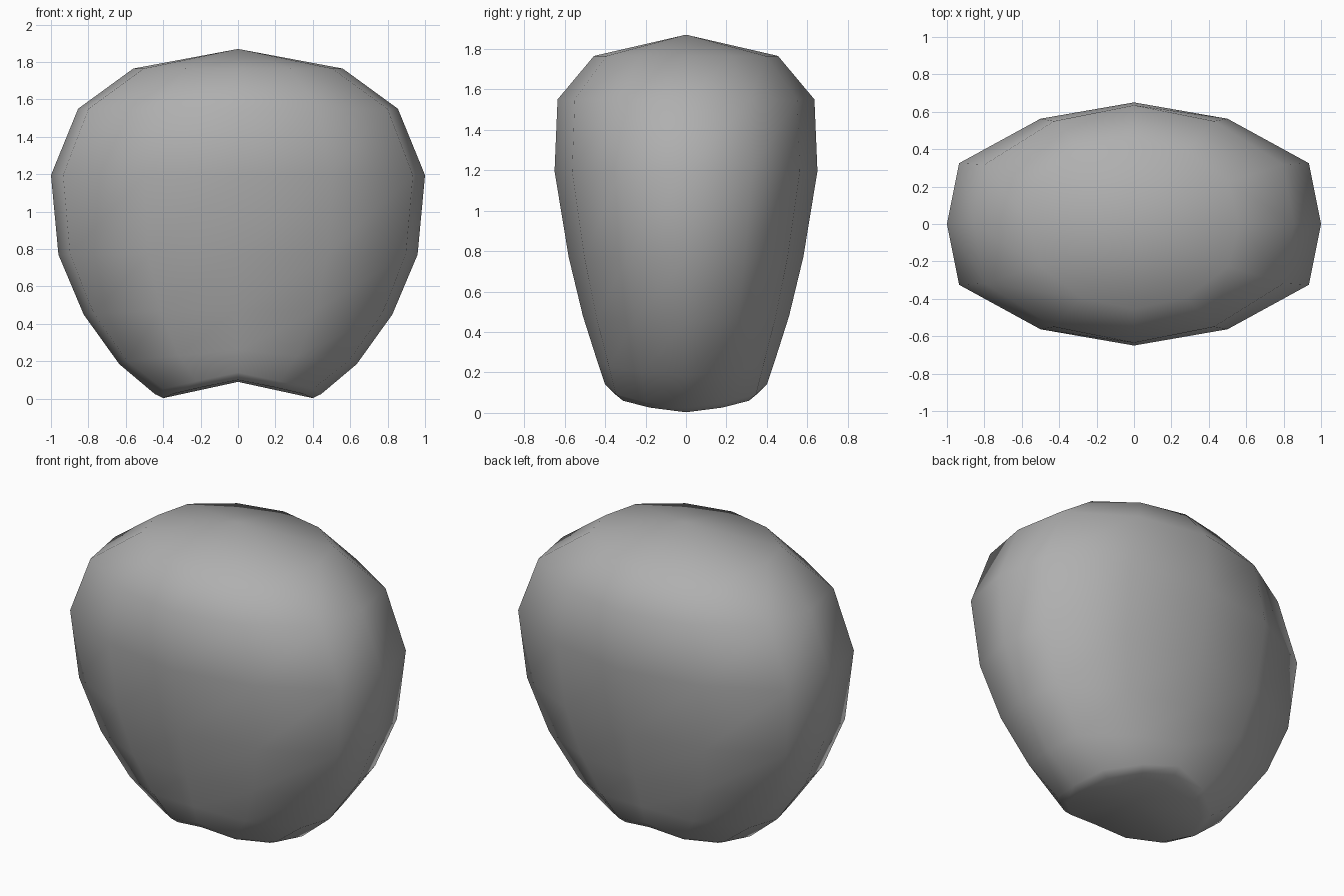
import bpy, bmesh
from math import asin, pi

if "Cube" in bpy.data.objects:
    bpy.data.objects.remove(bpy.data.objects["Cube"])


def section(corner):
    """12-sided oval as unit points; corner is how far out the 30 degree points sit."""
    quarter = [(1, 0), (corner, 0.5), (0.5, 0.866)]
    half = quarter + [(0, 1)] + [(-x, y) for x, y in reversed(quarter)]
    return half + [(x, -y) for x, y in reversed(half[1:-1])]


# Rings: half width, half depth, height at the sides, height at the middle, corner
rings = [
    (0.40, 0.36, 0.003, 0.10, 0.866),
    (0.445, 0.40, 0.025, 0.14, 0.90),
    (0.635, 0.44, 0.185, 0.26, 0.935),
    (0.825, 0.51, 0.45, 0.48, 0.935),
    (0.96, 0.58, 0.77, 0.77, 0.935),
    (1.00, 0.65, 1.195, 1.195, 0.935),
    (0.855, 0.635, 1.55, 1.55, 0.935),
    (0.56, 0.455, 1.765, 1.765, 0.90),
]

bm = bmesh.new()
loops = []
for rx, ry, z_side, z_mid, corner in rings:
    loops.append([
        bm.verts.new((rx * x, ry * y,
                      z_side + (z_mid - z_side) * (asin(abs(y)) * 2 / pi) ** 1.3))
        for x, y in section(corner)])

# Side walls
n = 12
for low, high in zip(loops, loops[1:]):
    for i in range(n):
        j = (i + 1) % n
        bm.faces.new((low[i], low[j], high[j], high[i]))

# Notched underside and shallow domed top
bottom = bm.verts.new((0, 0, 0.09))
top = bm.verts.new((0, 0, 1.87))
for i in range(n):
    j = (i + 1) % n
    bm.faces.new((bottom, loops[0][j], loops[0][i]))
    bm.faces.new((top, loops[-1][i], loops[-1][j]))

bmesh.ops.recalc_face_normals(bm, faces=bm.faces)
for f in bm.faces:
    f.smooth = True
mesh = bpy.data.meshes.new("rounded_body")
bm.to_mesh(mesh)
bm.free()
body = bpy.data.objects.new("rounded_body", mesh)
bpy.context.collection.objects.link(body)

# Dark grey surface
grey = bpy.data.materials.new("dark_grey")
grey.diffuse_color = (0.43, 0.43, 0.43, 1)
grey.use_nodes = True
grey.node_tree.nodes["Principled BSDF"].inputs["Base Color"].default_value = grey.diffuse_color
mesh.materials.append(grey)
